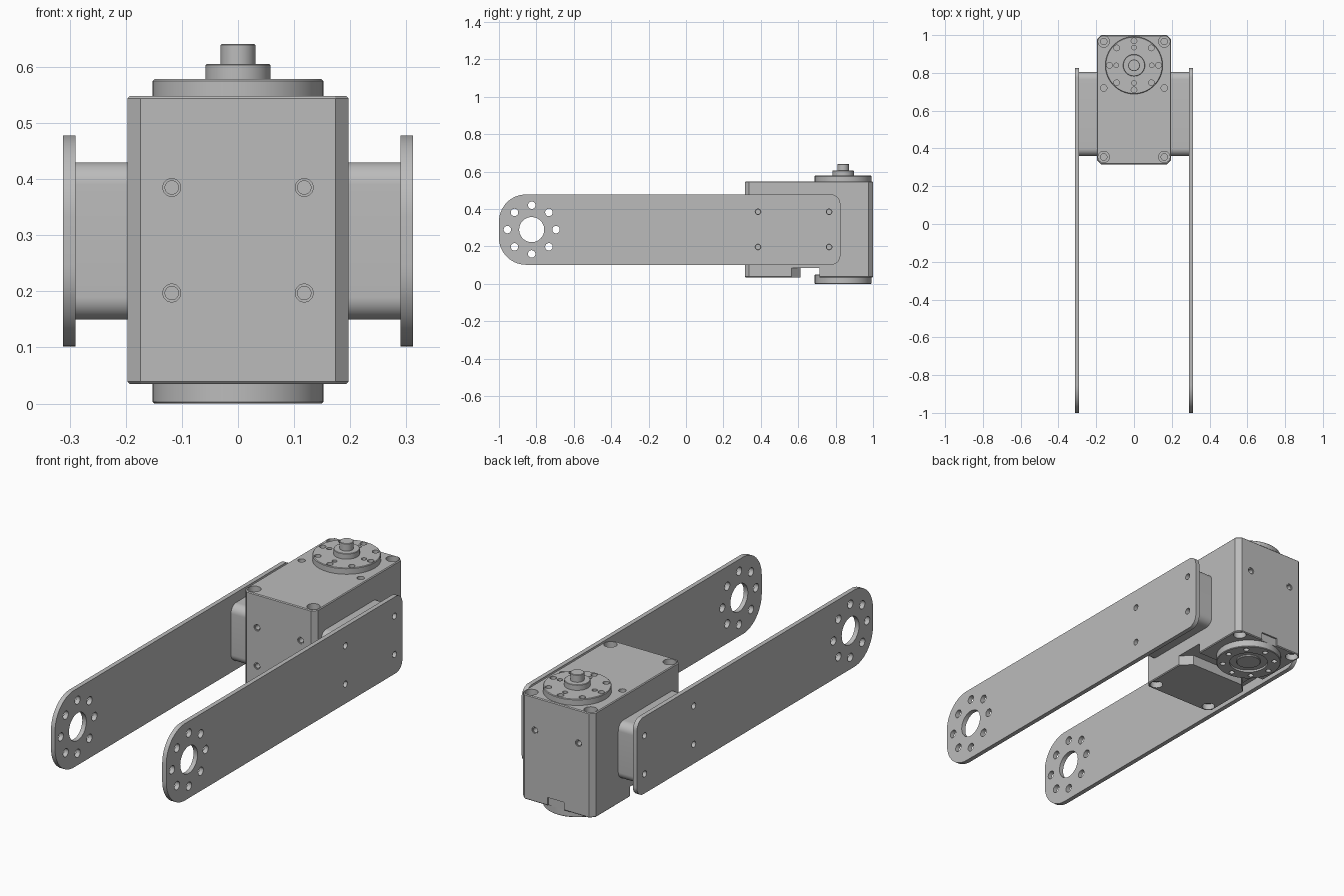
import bpy, bmesh, math

if "Cube" in bpy.data.objects:
    bpy.data.objects.remove(bpy.data.objects["Cube"], do_unlink=True)

grey = bpy.data.materials.new("machined grey")
grey.use_nodes = True
COLOUR = (0.5, 0.5, 0.5, 1)
grey.diffuse_color = COLOUR
grey.node_tree.nodes["Principled BSDF"].inputs["Base Color"].default_value = COLOUR


def prism(name, profile, axis, lo, hi, bevel=0):
    """Extrude a 2D profile along an axis from lo to hi."""
    place = {"x": lambda a, b, t: (t, a, b),
             "y": lambda a, b, t: (a, t, b),
             "z": lambda a, b, t: (a, b, t)}[axis]
    bm = bmesh.new()
    rings = [[bm.verts.new(place(a, b, t)) for a, b in profile] for t in (lo, hi)]
    for ring in rings:
        bm.faces.new(ring)
    n = len(profile)
    for i in range(n):
        j = (i + 1) % n
        bm.faces.new((rings[0][i], rings[0][j], rings[1][j], rings[1][i]))
    bmesh.ops.recalc_face_normals(bm, faces=bm.faces)
    if bevel:
        caps = [e for e in bm.edges if any(len(f.verts) == n and n > 4 for f in e.link_faces)]
        bmesh.ops.bevel(bm, geom=caps, offset=bevel, segments=1, affect="EDGES")
    mesh = bpy.data.meshes.new(name)
    bm.to_mesh(mesh)
    bm.free()
    mesh.materials.append(grey)
    obj = bpy.data.objects.new(name, mesh)
    bpy.context.collection.objects.link(obj)
    return obj


def circle(a, b, r, n=32):
    return [(a + r * math.cos(math.tau * i / n), b + r * math.sin(math.tau * i / n))
            for i in range(n)]


def rounded(a0, a1, b0, b1, r_start, r_end, n=10):
    """Rectangle with one corner radius at a0 and another at a1."""
    pts = []
    corners = [(a1 - r_end, b1 - r_end, r_end), (a0 + r_start, b1 - r_start, r_start),
               (a0 + r_start, b0 + r_start, r_start), (a1 - r_end, b0 + r_end, r_end)]
    for k, (a, b, r) in enumerate(corners):
        for i in range(n + 1):
            t = math.pi / 2 * (k + i / n)
            pts.append((a + r * math.cos(t), b + r * math.sin(t)))
    return pts


def cut(obj, profile, axis, lo, hi):
    cutter = prism("cutter", profile, axis, lo, hi)
    cutter.hide_render = True
    mod = obj.modifiers.new("cut", "BOOLEAN")
    mod.operation, mod.solver, mod.object = "DIFFERENCE", "EXACT", cutter
    bpy.context.view_layer.objects.active = obj
    bpy.ops.object.modifier_apply(modifier=mod.name)
    mesh = cutter.data
    bpy.data.objects.remove(cutter, do_unlink=True)
    bpy.data.meshes.remove(mesh)


def bolt_ring(a, b, radius, count):
    return circle(a, b, radius, count)


AXIS_Y = 0.84          # centre line of the output shaft
BASE, TOP = 0.035, 0.548
FRONT, BACK = 0.315, 1.0
SCREW_Z = (0.197, 0.385)

# Motor housing with chamfered upright corners
w, c = 0.197, 0.023
outline = [(w, FRONT + c), (w, BACK - c), (w - c, BACK), (c - w, BACK),
           (-w, BACK - c), (-w, FRONT + c), (c - w, FRONT), (w - c, FRONT)]
housing = prism("motor_housing", outline, "z", BASE, TOP, bevel=0.004)

# Cross channel underneath, with angled mouths
cut(housing, [(0.25, 0.51), (0.25, 0.714), (-0.25, 0.714), (-0.25, 0.51),
              (-0.148, 0.612), (0.148, 0.612)], "z", -0.1, 0.085)

# Small cable notch at the lower back edge
cut(housing, [(-0.04, 0), (0.05, 0), (0.05, 0.075), (-0.04, 0.075)], "y", 0.992, 1.1)

# Counterbored corner bolts above and below, and smaller holes beside the shaft
for x in (-0.16, 0.16):
    for y in (0.355, 0.966):
        for face, inward in ((TOP, -1), (BASE, 1)):
            for r, depth in ((0.03, 0.03), (0.017, 0.07)):
                cut(housing, circle(x, y, r, 24), "z",
                    *sorted((face - inward * 0.1, face + inward * depth)))
    cut(housing, circle(x, 0.72, 0.017, 24), "z", TOP - 0.06, TOP + 0.1)

# Threaded holes in the front and back faces
for x in (-0.118, 0.118):
    for r, depth in ((0.016, 0.005), (0.012, 0.06)):
        for z in SCREW_Z:
            cut(housing, circle(x, z, r, 24), "y", FRONT - 0.1, FRONT + depth)
        cut(housing, circle(x, SCREW_Z[1], r, 24), "y", BACK - depth, BACK + 0.1)

# Output flange, hub and shaft on top
flange = prism("output_flange", circle(0, AXIS_Y, 0.152, 64), "z", TOP - 0.005, 0.578, 0.003)
for x, y in bolt_ring(0, AXIS_Y, 0.13, 8):
    cut(flange, circle(x, y, 0.015, 20), "z", 0.555, 0.7)
for x, y in bolt_ring(0, AXIS_Y, 0.094, 4):
    cut(flange, circle(x, y, 0.012, 20), "z", 0.555, 0.7)
hub = prism("output_hub", circle(0, AXIS_Y, 0.058, 48), "z", 0.57, 0.605, 0.002)
shaft = prism("output_shaft", circle(0, AXIS_Y, 0.031, 32), "z", 0.6, 0.641, 0.002)

# Idler flange underneath with a recessed ring
idler = prism("idler_flange", circle(0, AXIS_Y, 0.152, 64), "z", 0, 0.05, 0.003)
cut(idler, circle(0, AXIS_Y, 0.09, 48), "z", -0.1, 0.01)
for x, y in bolt_ring(0, AXIS_Y, 0.122, 8):
    cut(idler, circle(x, y, 0.013, 20), "z", -0.1, 0.025)
boss = prism("idler_boss", circle(0, AXIS_Y, 0.057, 48), "z", 0.002, 0.02, 0.002)

parts = [housing, flange, hub, shaft, idler, boss]

# Side spacers and long link arms, one pair on each side
for side, s in (("left", 1), ("right", -1)):
    span = lambda a, b: sorted((s * a, s * b))
    spacer = prism(side + "_spacer", rounded(0.36, 0.805, 0.15, 0.43, 0.04, 0.04),
                   "x", *span(0.192, 0.291))
    arm = prism(side + "_arm", rounded(-1, 0.825, 0.102, 0.478, 0.145, 0.05, 14),
                "x", *span(0.29, 0.312))
    py, pz = -0.825, 0.29
    cut(arm, circle(py, pz, 0.067, 48), "x", *span(0.2, 0.4))
    for y, z in bolt_ring(py, pz, 0.13, 8):
        cut(arm, circle(y, z, 0.02, 24), "x", *span(0.2, 0.4))
    for y in (0.385, 0.765):
        for z in SCREW_Z:
            cut(arm, circle(y, z, 0.015, 24), "x", *span(0.2, 0.4))
            cut(spacer, circle(y, z, 0.012, 24), "x", *span(0.25, 0.4))
    parts += [spacer, arm]

# Smooth the round walls and keep the machined edges crisp
bpy.ops.object.select_all(action="DESELECT")
for obj in parts:
    obj.select_set(True)
bpy.context.view_layer.objects.active = housing
bpy.ops.object.shade_smooth_by_angle(angle=math.radians(30))
